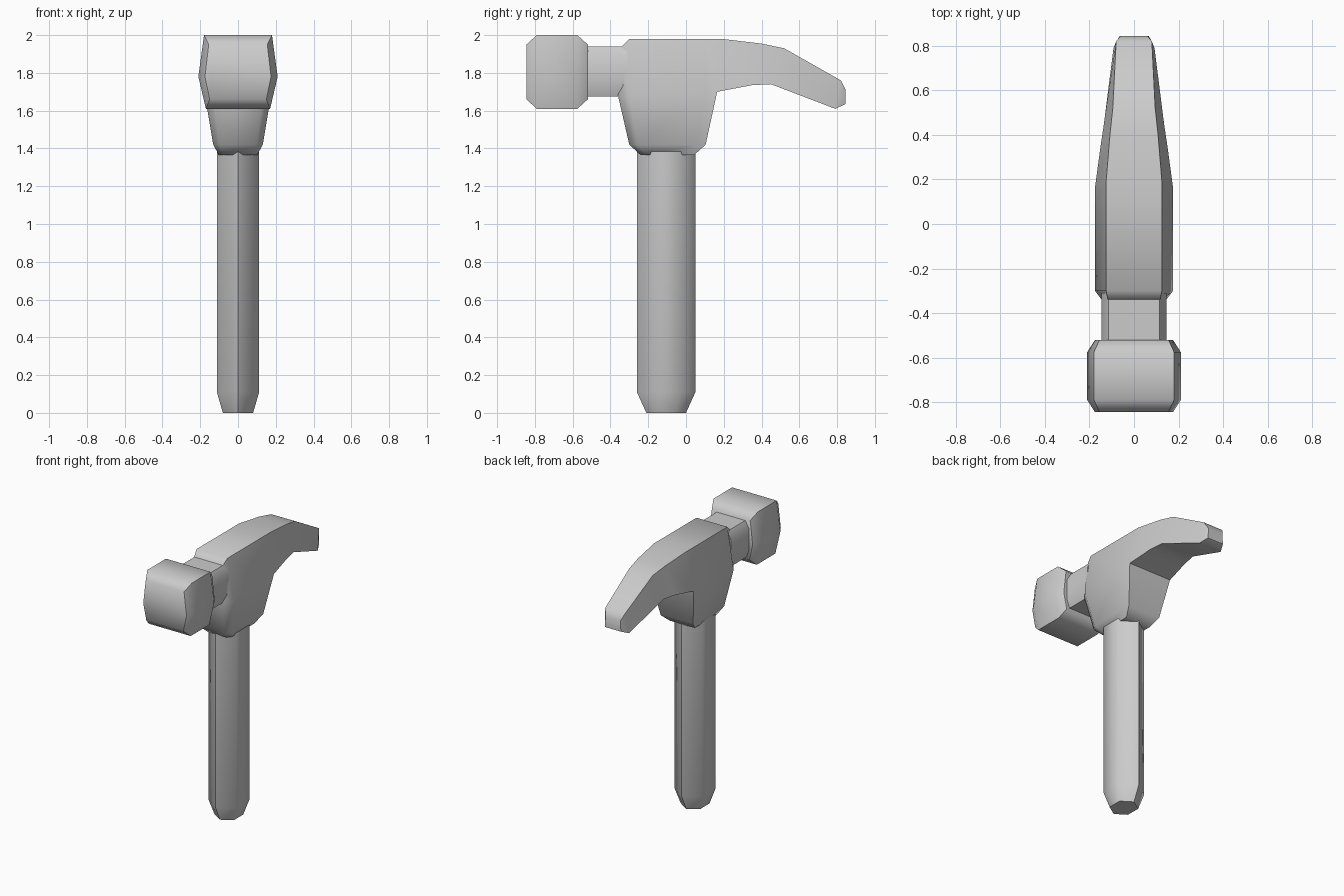
import bpy, bmesh, math

cube = bpy.data.objects.get("Cube")
if cube:
    bpy.data.objects.remove(cube)

grey = bpy.data.materials.new("plain_grey")
grey.use_nodes = True
grey.diffuse_color = (0.6, 0.6, 0.6, 1)
grey.node_tree.nodes["Principled BSDF"].inputs["Base Color"].default_value = (0.6, 0.6, 0.6, 1)


def loft(bm, rings):
    """Skin a list of closed rings and cap both ends."""
    loops = [[bm.verts.new(p) for p in ring] for ring in rings]
    n = len(loops[0])
    for a, b in zip(loops, loops[1:]):
        for i in range(n):
            bm.faces.new((a[i], a[(i + 1) % n], b[(i + 1) % n], b[i]))
    bm.faces.new(loops[0])
    bm.faces.new(loops[-1])
    return loops


def finish(bm, name, angle):
    bmesh.ops.recalc_face_normals(bm, faces=bm.faces[:])
    mesh = bpy.data.meshes.new(name)
    bm.to_mesh(mesh)
    bm.free()
    mesh.materials.append(grey)
    obj = bpy.data.objects.new(name, mesh)
    bpy.context.collection.objects.link(obj)
    bpy.ops.object.select_all(action="DESELECT")
    obj.select_set(True)
    bpy.context.view_layer.objects.active = obj
    bpy.ops.object.shade_smooth_by_angle(angle=math.radians(angle))


def mirrored(right_side):
    """Close a ring from points on the +x side, listed from top to bottom."""
    return right_side + [(-x, y, z) for x, y, z in reversed(right_side)]


# Handle: six-sided grip with a tapered butt
CENTRE = -0.105


def grip_ring(z, hx, hy):
    side = hy * 0.5
    pts = [(0, hy), (hx, side), (hx, -side), (0, -hy), (-hx, -side), (-hx, side)]
    return [(x, y + CENTRE, z) for x, y in pts]


bm = bmesh.new()
loft(bm, [grip_ring(0, 0.08, 0.105), grip_ring(0.11, 0.112, 0.155), grip_ring(1.42, 0.112, 0.155)])
finish(bm, "handle", 60)

# Head body and claw: (top y, top z, bottom y, bottom z, top half width, bottom half width)
sections = [
    (-0.35, 1.93, -0.36, 1.68, 0.115, 0.13),
    (-0.30, 1.98, -0.30, 1.68, 0.125, 0.175),
    (0.10, 1.98, 0.10, 1.69, 0.125, 0.175),
    (0.19, 1.98, 0.165, 1.70, 0.125, 0.175),
    (0.40, 1.955, 0.35, 1.735, 0.108, 0.15),
    (0.52, 1.93, 0.45, 1.74, 0.095, 0.135),
    (0.82, 1.76, 0.79, 1.61, 0.08, 0.092),
    (0.845, 1.71, 0.845, 1.635, 0.06, 0.065),
]
bm = bmesh.new()
loft(bm, [mirrored([(t, ty, tz), (b, by, bz)]) for ty, tz, by, bz, t, b in sections])
bm.normal_update()

# Socket: extrude the underside of the body down around the handle
bm.faces.ensure_lookup_table()
under = [bm.faces[i * 4 + 1] for i in range(3)]
for z, sx, sy in ((1.42, 0.75, 0.77), (1.365, 0.77, 0.7)):
    result = bmesh.ops.extrude_face_region(bm, geom=under)["geom"]
    bmesh.ops.delete(bm, geom=[f for f in under if f.is_valid], context="FACES_ONLY")
    under = [g for g in result if isinstance(g, bmesh.types.BMFace)]
    for v in {v for f in under for v in f.verts}:
        v.co = (v.co.x * sx, (v.co.y + 0.1) * sy - 0.1, z)
finish(bm, "head_and_claw", 55)

# Neck between the body and the striking block
bm = bmesh.new()
loft(bm, [mirrored([(0.115, y, 1.94), (0.145, y, 1.89), (0.145, y, 1.73), (0.125, y, 1.675)])
          for y in (-0.56, -0.31)])
finish(bm, "neck", 40)

# Striking block: six-sided section with chamfered ends
FULL = ((0.18, 2.0), (0.21, 1.78), (0.17, 1.61))
END = ((0.155, 1.95), (0.175, 1.78), (0.15, 1.66))
bm = bmesh.new()
loft(bm, [mirrored([(x, y, z) for x, z in shape])
          for y, shape in ((-0.845, END), (-0.79, FULL), (-0.575, FULL), (-0.52, END))])
finish(bm, "striking_block", 55)
